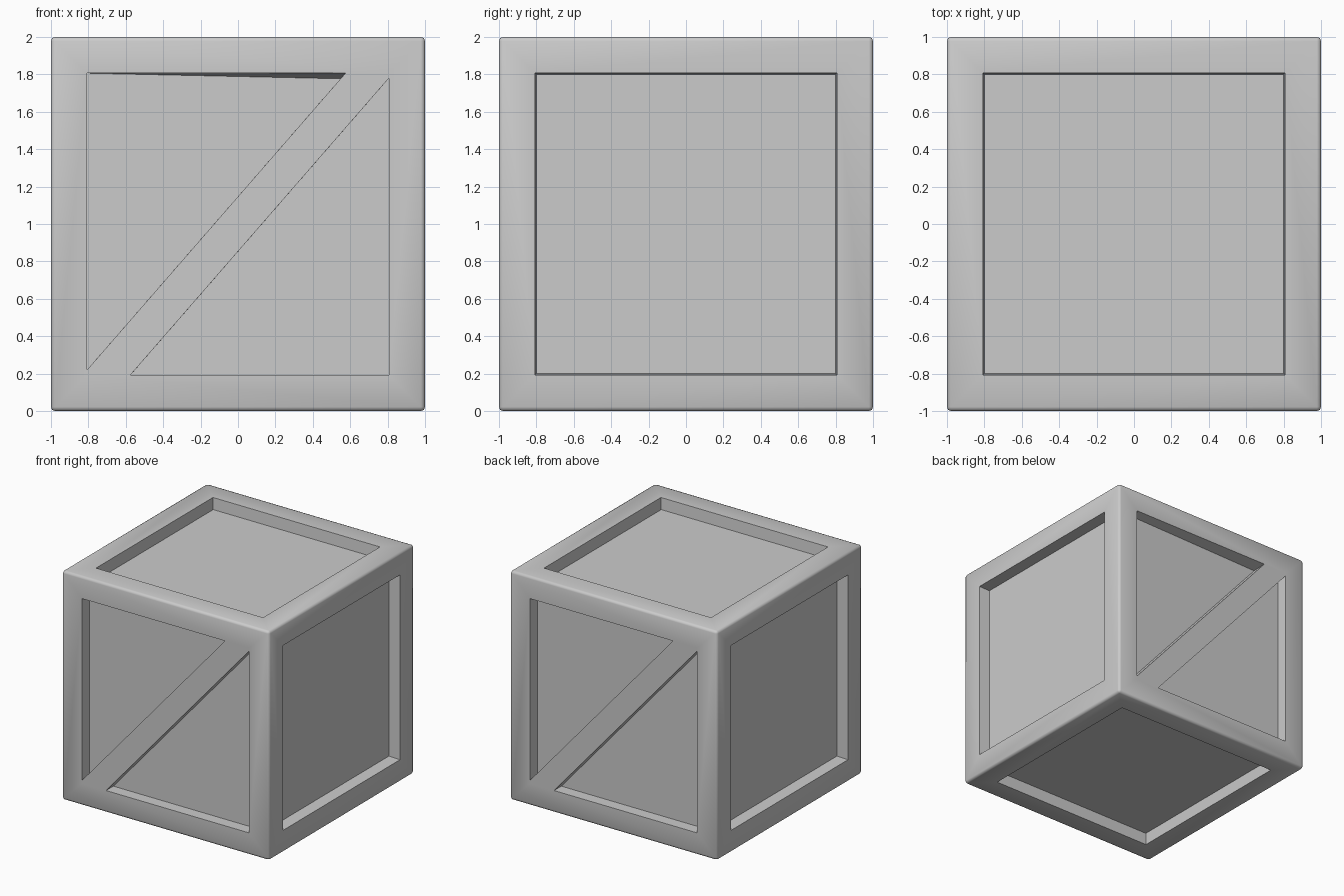
import bpy, bmesh
from mathutils import Vector

if "Cube" in bpy.data.objects:
    bpy.data.objects.remove(bpy.data.objects["Cube"])

FRAME_IN = 0.807   # half-size of every panel opening
DEPTH = 0.10       # how far panels sit behind the frame
ROUND = 0.022      # rounding of the outer edges

bm = bmesh.new()
bmesh.ops.create_cube(bm, size=2.0)
bmesh.ops.translate(bm, verts=bm.verts, vec=(0, 0, 1))

# Rounded outer edges
bmesh.ops.bevel(bm, geom=bm.edges[:], offset=ROUND, offset_type='OFFSET',
                segments=2, profile=0.5, affect='EDGES')
bm.normal_update()
sides = [f for f in bm.faces if f.calc_area() > 2]

# Frame borders on all six sides
bmesh.ops.inset_individual(bm, faces=sides, thickness=1 - ROUND - FRAME_IN,
                           use_even_offset=True)
bm.normal_update()


def split_at(face, pos):
    """Add a vertex on the border of a face at pos."""
    for e in face.edges:
        a, b = e.verts
        ab = b.co - a.co
        t = (pos - a.co).dot(ab) / ab.length_squared
        if 0 < t < 1 and (a.co + ab * t - pos).length < 0.004:
            return bmesh.utils.edge_split(e, a, t)[1]


def near(face, pos):
    return min(face.verts, key=lambda v: (v.co - pos).length)


def braced_panel(face, s):
    """Leave a flush diagonal brace and sink the two triangles beside it."""
    def p(x, z):
        return Vector((s * x, -s, 1 + z))
    i = FRAME_IN
    upper = [split_at(face, p(-i, -0.78)), split_at(face, p(0.575, i))]
    lower = [split_at(face, p(-0.575, -i)), split_at(face, p(i, 0.78))]
    corners = [near(face, p(-i, i)), near(face, p(i, -i))]
    bmesh.utils.face_split(face, upper[0], upper[1])
    brace = next(f for f in upper[0].link_faces
                 if lower[0] in f.verts and lower[1] in f.verts and upper[1] in f.verts)
    bmesh.utils.face_split(brace, lower[0], lower[1])
    tris = [f for f in bm.faces if len(f.verts) == 3 and
            (set(f.verts) == set(upper + corners[:1]) or
             set(f.verts) == set(lower + corners[1:]))]
    bm.normal_update()
    bmesh.ops.inset_individual(bm, faces=tris, thickness=0.001, depth=-DEPTH)
    # Upper wall slopes slightly toward the brace
    for f in tris:
        for v in f.verts:
            if (v.co - (p(0.575, i) + Vector((0, s * DEPTH, 0)))).length < 0.05:
                v.co += Vector((-s * 0.026, 0, -0.03))


# Plain recessed panels, then the braced front and back
plain = [f for f in sides if abs(f.normal.y) < 0.5]
braced = [(f, 1 if f.normal.y < 0 else -1) for f in sides if abs(f.normal.y) > 0.5]
bmesh.ops.inset_individual(bm, faces=plain, thickness=0.009, depth=-DEPTH,
                           use_even_offset=True)
for f, s in braced:
    braced_panel(f, s)

bmesh.ops.recalc_face_normals(bm, faces=bm.faces[:])
mesh = bpy.data.meshes.new("crate")
bm.to_mesh(mesh)
bm.free()
crate = bpy.data.objects.new("crate", mesh)
bpy.context.collection.objects.link(crate)

# Soft shading over the rounded edges, crisp panel edges
bpy.context.view_layer.objects.active = crate
crate.select_set(True)
bpy.ops.object.shade_smooth_by_angle(angle=0.87)
